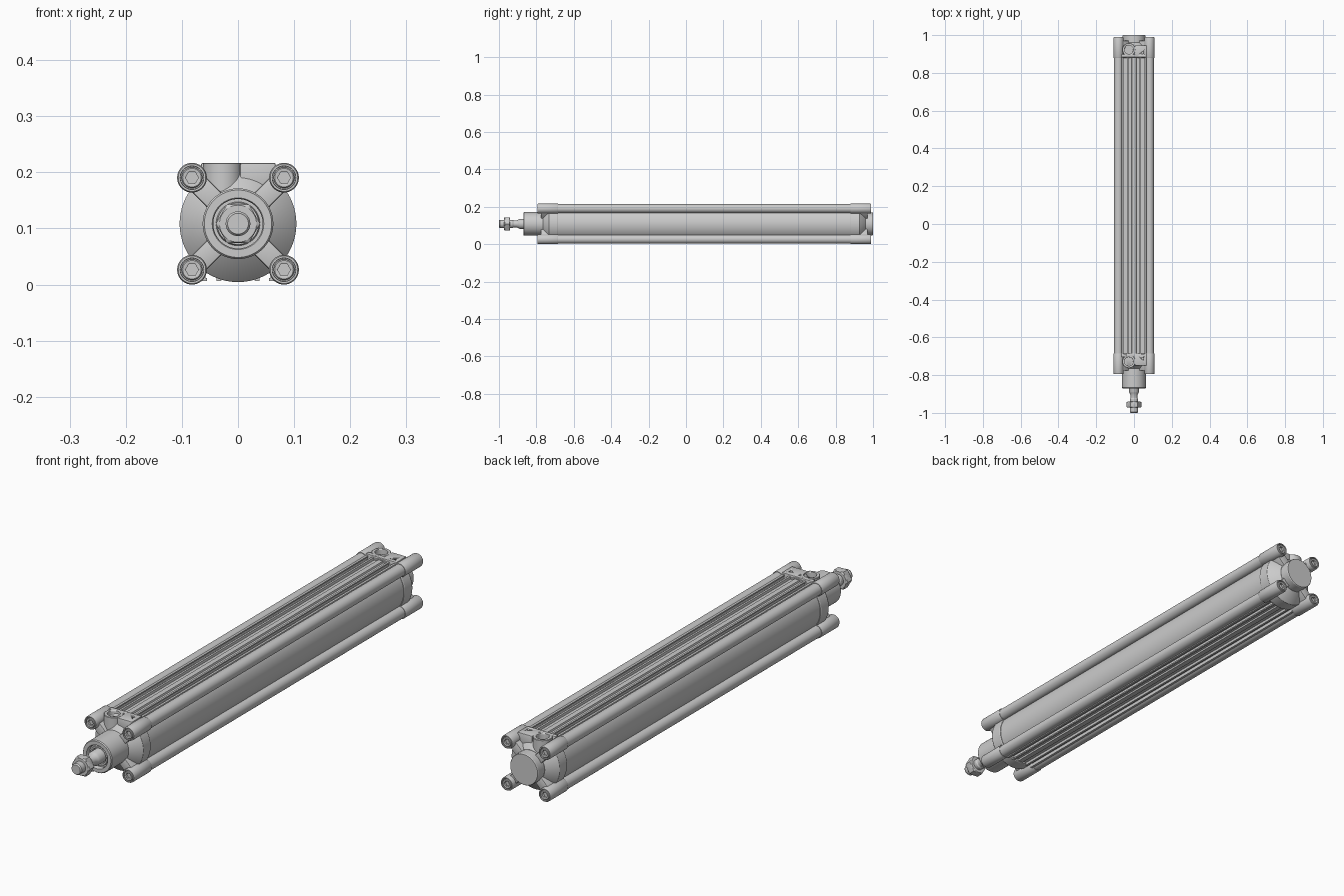
import bpy, bmesh, math
from mathutils import Vector, Matrix

if "Cube" in bpy.data.objects:
    bpy.data.objects.remove(bpy.data.objects["Cube"])

AZ = 0.1085          # height of the cylinder axis
C = 0.082            # tie tube offset from the axis
PORT_X, PORT_Y = -0.027, -0.728


def finish(name, bm, angle=30):
    bmesh.ops.recalc_face_normals(bm, faces=bm.faces)
    me = bpy.data.meshes.new(name)
    bm.to_mesh(me)
    bm.free()
    ob = bpy.data.objects.new(name, me)
    bpy.context.collection.objects.link(ob)
    bpy.ops.object.select_all(action='DESELECT')
    ob.select_set(True)
    bpy.context.view_layer.objects.active = ob
    bpy.ops.object.shade_smooth_by_angle(angle=math.radians(angle))
    return ob


def loft(name, rings, x=0, z=AZ, n=48, vertical=False, y0=0):
    """Rings of (position, radius[, 'hex']) along y, or along z if vertical."""
    bm = bmesh.new()
    loops = []
    for ring in rings:
        p, r = ring[0], ring[1]
        loop = []
        for i in range(n):
            a = 2 * math.pi * i / n
            k = r
            if len(ring) > 2:
                k = r * math.cos(math.pi / 6) / math.cos(a % (math.pi / 3) - math.pi / 6)
            u, v = k * math.cos(a), k * math.sin(a)
            co = (x + u, y0 + v, p) if vertical else (x + u, p, z + v)
            loop.append(bm.verts.new(co))
        loops.append(loop)
    for a, b in zip(loops, loops[1:]):
        for i in range(n):
            j = (i + 1) % n
            bm.faces.new((a[i], a[j], b[j], b[i]))
    bm.faces.new(loops[0])
    bm.faces.new(loops[-1])
    return finish(name, bm)


def box(name, lo, hi, spin=0, bevel=0.003):
    """Box from corner to corner, spun around the cylinder axis."""
    bm = bmesh.new()
    bmesh.ops.create_cube(bm, size=1)
    lo, hi = Vector(lo), Vector(hi)
    for v in bm.verts:
        v.co = Vector(((hi[i] + lo[i]) / 2 + v.co[i] * (hi[i] - lo[i]) for i in range(3)))
    bmesh.ops.bevel(bm, geom=bm.edges[:], offset=bevel, segments=2, affect='EDGES', profile=0.5)
    bm.transform(Matrix.Translation((0, 0, AZ)) @ Matrix.Rotation(spin, 4, 'Y'))
    return finish(name, bm)


def cut(ob, cutters):
    for c in cutters:
        m = ob.modifiers.new('cut', 'BOOLEAN')
        m.operation, m.object, m.solver = 'DIFFERENCE', c, 'EXACT'
        bpy.context.view_layer.objects.active = ob
        bpy.ops.object.modifier_apply(modifier=m.name)


# Slotted barrel: one quarter outline mirrored into a full profile
quarter = [(0, .099), (.010, .099), (.012, .093), (.028, .093), (.030, .102), (.038, .102),
           (.038, .097), (.034, .097), (.034, .086), (.058, .086), (.058, .097), (.055, .097),
           (.055, .102), (.064, .102), (.074, .074)]
quarter += [(.1 * math.cos(math.radians(a)), .1 * math.sin(math.radians(a))) for a in range(40, -1, -4)]
half = quarter + [(x, -z) for x, z in quarter[-2::-1]]
outline = half + [(-x, z) for x, z in half[-2:0:-1]]
bm = bmesh.new()
face = bm.faces.new([bm.verts.new((x, -.69, AZ + z)) for x, z in outline])
ext = bmesh.ops.extrude_face_region(bm, geom=[face])
for v in ext['geom']:
    if isinstance(v, bmesh.types.BMVert):
        v.co.y = .885
finish('barrel', bm)

# Corner tubes running the full barrel length
for sx in (-1, 1):
    for sz in (-1, 1):
        loft('corner_tube', [(-.70, .0235), (.895, .0235)], sx * C, AZ + sz * C)

# Both end caps; the rear one mirrors the front one
for end in ('front', 'rear'):
    def Y(y):
        return y if end == 'front' else .195 - y

    def span(a, b):
        return sorted((Y(a), Y(b)))

    # Port and set-screw cutters
    port = loft('port_cutter', [(.185, .023), (.213, .023), (.23, .0245)], PORT_X, vertical=True, y0=Y(PORT_Y))
    hole = loft('screw_cutter', [(.2, .006), (.23, .006)], .045, n=24, vertical=True, y0=Y(-.712))
    # Round flange with conical face
    disc = loft(end + '_cap_flange', [(Y(-.685), .102), (Y(-.688), .104), (Y(-.732), .104),
                                      (Y(-.735), .102), (Y(-.765), .062)], n=96)
    # Port boss and flat pad on top
    boss = loft(end + '_port_boss', [(.15, .035), (.2155, .035), (.217, .0335)],
                PORT_X, vertical=True, y0=Y(PORT_Y))
    y0, y1 = span(-.75, -.687)
    pad = box(end + '_port_pad', (.004, y0, .06), (.067, y1, .1085))
    y0, y1 = span(-.704, -.687)
    strip = box(end + '_port_strip', (-.066, y0, .06), (.01, y1, .1083))
    for ob in (disc, boss, pad, strip):
        cut(ob, [port, hole] if ob in (disc, pad) else [port])
    for c in (port, hole):
        bpy.data.objects.remove(c)

    y0, y1 = span(-.776, -.69)
    for k in range(4):
        # Diagonal web from the collar to each corner
        box(end + '_web', (-.018, y0, .03), (.018, y1, .108), spin=math.radians(45 + 90 * k))
        sx, sz = (1, 1, -1, -1)[k], (1, -1, 1, -1)[k]
        # Corner boss with counterbore and a socket screw
        loft(end + '_corner_boss', [(Y(-.685), .0255), (Y(-.687), .0265), (Y(-.790), .0265), (Y(-.795), .0245),
                                    (Y(-.795), .021), (Y(-.785), .0205)], sx * C, AZ + sz * C)
        loft(end + '_socket_screw', [(Y(-.78), .0185), (Y(-.793), .0185), (Y(-.795), .0165), (Y(-.795), .0125),
                                     (Y(-.794), .0115, 'hex'), (Y(-.784), .0115, 'hex')], sx * C, AZ + sz * C)

# Front collar with rod bore and wiper seal
loft('front_collar', [(-.72, .063), (-.866, .063), (-.87, .060), (-.87, .046), (-.866, .044),
                      (-.852, .044), (-.852, .039), (-.860, .037), (-.860, .031), (-.848, .029)], n=64)
# Rear collar
loft('rear_collar', [(.92, .061), (.997, .061), (1.0, .059)], n=64)

# Piston rod with a relieved neck and threaded tip
rod = loft('piston_rod', [(-.80, .027), (-.888, .027), (-.894, .024), (-.904, .019), (-.922, .019),
                          (-.927, .022), (-.995, .022), (-1.0, .0185)])
# Lock nut with chamfered corners
loft('lock_nut', [(-.940, .033), (-.943, .0395, 'hex'), (-.969, .0395, 'hex'), (-.972, .033)])
